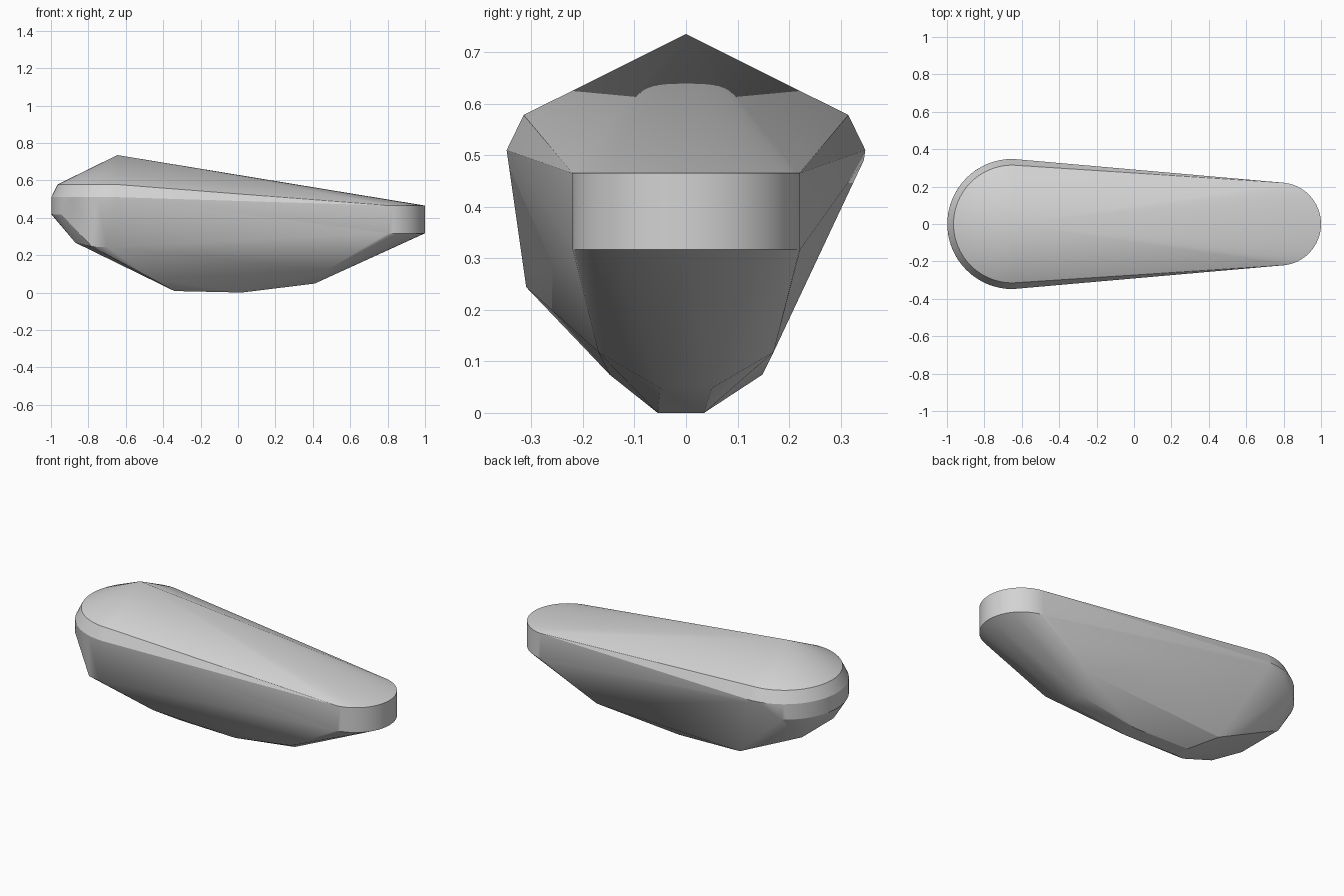
import bpy, bmesh
from math import cos, sin, radians

cube = bpy.data.objects.get("Cube")
if cube:
    bpy.data.objects.remove(cube)

grey = bpy.data.materials.new("light_grey")
grey.use_nodes = True
colour = (0.65, 0.65, 0.65, 1)
grey.diffuse_color = colour
grey.node_tree.nodes["Principled BSDF"].inputs["Base Color"].default_value = colour


def arc(cx, radius, z, start, end, steps=32):
    """Points on a horizontal arc centred on the long axis."""
    angles = [radians(start + (end - start) * i / steps) for i in range(steps + 1)]
    return [(cx + radius * cos(a), radius * sin(a), z) for a in angles]


def both_sides(x, y, z):
    return [(x, y, z), (x, -y, z)]


BIG, SMALL = -0.65, 0.778
points = [(-0.645, 0, 0.735)]                       # peak

# Wide rounded end: upper rim, widest band and its lower edge
points += arc(BIG, 0.315, 0.578, 90, 270)
points += arc(BIG, 0.348, 0.51, 90, 270)
points += arc(BIG, 0.348, 0.418, 122, 212, 20)
points += both_sides(BIG, 0.345, 0.49)

# Narrow rounded end with an upright wall
for z in (0.465, 0.317):
    points += arc(SMALL, 0.222, z, -88, 88)

# Faceted underside, with one fuller flank
points += both_sides(-0.87, 0.15, 0.267)
points += [(-0.78, -0.29, 0.245), (-0.70, -0.31, 0.244)]
points += both_sides(-0.46, 0.148, 0.074)
points += [(-0.34, 0.035, 0.008), (-0.34, -0.055, 0.008)]
points += [(0.02, 0.035, 0), (0.02, -0.055, 0)]
points += both_sides(0.41, 0.05, 0.048)
points += both_sides(0.47, 0.17, 0.118)

# Wrap the outline points in one closed skin
bm = bmesh.new()
for p in points:
    bm.verts.new(p)
bmesh.ops.convex_hull(bm, input=bm.verts[:])
bmesh.ops.delete(bm, geom=[v for v in bm.verts if not v.link_faces], context='VERTS')
bmesh.ops.dissolve_limit(bm, angle_limit=radians(0.5), verts=bm.verts[:], edges=bm.edges[:])
bmesh.ops.recalc_face_normals(bm, faces=bm.faces[:])

mesh = bpy.data.meshes.new("faceted_body")
bm.to_mesh(mesh)
bm.free()
mesh.materials.append(grey)
body = bpy.data.objects.new("faceted_body", mesh)
bpy.context.scene.collection.objects.link(body)

bpy.ops.object.select_all(action='DESELECT')
body.select_set(True)
bpy.context.view_layer.objects.active = body
bpy.ops.object.shade_smooth_by_angle(angle=radians(22))
